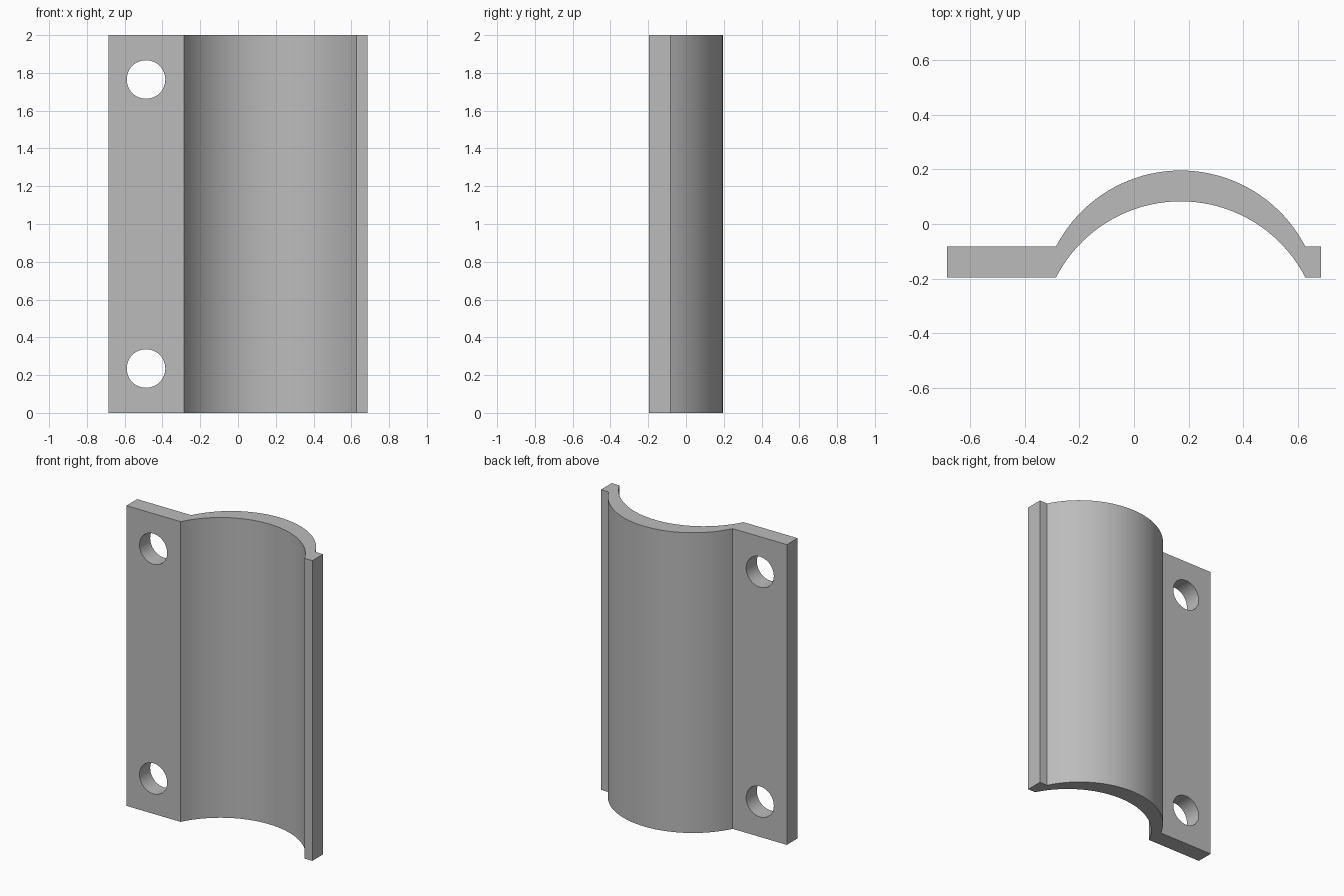
import bpy, bmesh
from math import asin, sin, cos, pi, radians

cube = bpy.data.objects.get("Cube")
if cube:
    bpy.data.objects.remove(cube)

HALF_W, HALF_D, HEIGHT = 0.685, 0.196, 2.0
THICK = 0.113                      # wall thickness along y
ARC_X, ARC_HALF, RISE = 0.171, 0.457, 0.279
HOLE_X, HOLE_R, HOLE_Z = -0.487, 0.102, 0.235
SEGMENTS = 40

grey = bpy.data.materials.new("plain grey")
grey.use_nodes = True
colour = (0.5, 0.5, 0.5, 1)
grey.diffuse_color = colour
grey.node_tree.nodes["Principled BSDF"].inputs["Base Color"].default_value = colour

# Cross-section: wide flange, arched channel, narrow lip
radius = (ARC_HALF ** 2 + RISE ** 2) / (2 * RISE)
sweep = asin(ARC_HALF / radius)
angles = [sweep * (2 * i / SEGMENTS - 1) for i in range(SEGMENTS + 1)]
front = [(-HALF_W, -HALF_D)]
front += [(ARC_X + radius * sin(a), -HALF_D + RISE + radius * (cos(a) - 1)) for a in angles]
front += [(HALF_W, -HALF_D)]
outline = front + [(x, y + THICK) for x, y in reversed(front)]

# Extrude the section upwards
bm = bmesh.new()
base = bm.faces.new([bm.verts.new((x, y, 0)) for x, y in outline])
top = bmesh.ops.extrude_face_region(bm, geom=[base])["geom"]
bmesh.ops.translate(bm, vec=(0, 0, HEIGHT),
                    verts=[v for v in top if isinstance(v, bmesh.types.BMVert)])
bmesh.ops.recalc_face_normals(bm, faces=bm.faces)
mesh = bpy.data.meshes.new("arched_bracket")
bm.to_mesh(mesh)
bm.free()
mesh.materials.append(grey)
bracket = bpy.data.objects.new("arched_bracket", mesh)
bpy.context.collection.objects.link(bracket)
bpy.context.view_layer.objects.active = bracket
bracket.select_set(True)

# Bolt holes through the wide flange
for z in (HOLE_Z, HEIGHT - HOLE_Z):
    bpy.ops.mesh.primitive_cylinder_add(vertices=48, radius=HOLE_R, depth=0.5,
                                        location=(HOLE_X, -HALF_D + THICK / 2, z),
                                        rotation=(pi / 2, 0, 0))
    cutter = bpy.context.object
    cutter.name = "hole_cutter"
    cutter.hide_render = True
    cutter.data.materials.append(grey)
    bpy.ops.object.select_all(action='DESELECT')
    bracket.select_set(True)
    bpy.context.view_layer.objects.active = bracket
    cut = bracket.modifiers.new("bolt_hole", 'BOOLEAN')
    cut.operation, cut.solver, cut.object = 'DIFFERENCE', 'EXACT', cutter
    bpy.ops.object.modifier_apply(modifier=cut.name)
    bpy.data.objects.remove(cutter)

bpy.ops.object.shade_smooth_by_angle(angle=radians(25))
